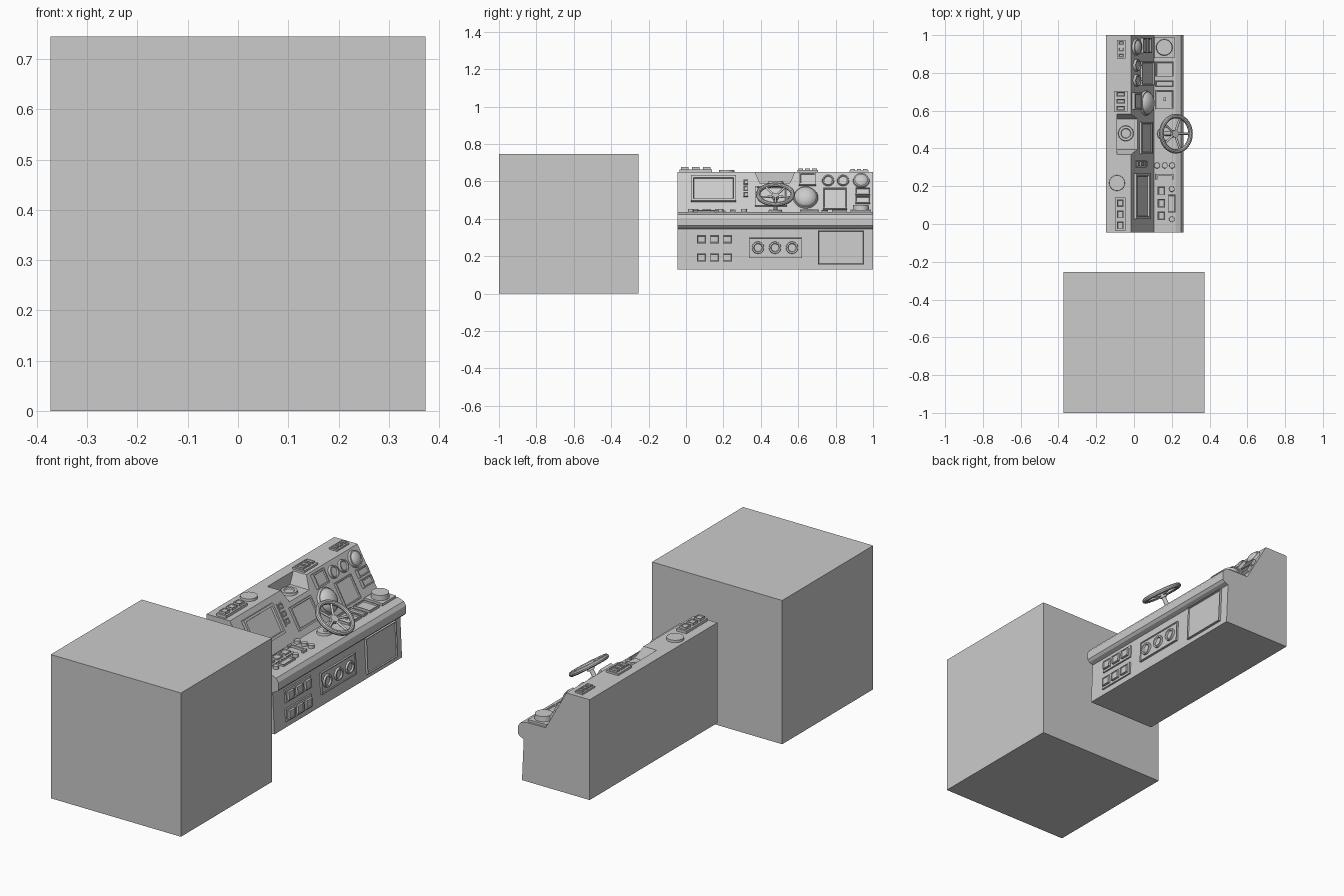
import bpy, bmesh, math
from mathutils import Vector, Matrix

if "Cube" in bpy.data.objects:
    bpy.data.objects.remove(bpy.data.objects["Cube"])


def add(name, bm, matrix=Matrix(), smooth=False):
    bmesh.ops.recalc_face_normals(bm, faces=bm.faces)
    me = bpy.data.meshes.new(name)
    bm.to_mesh(me)
    bm.free()
    ob = bpy.data.objects.new(name, me)
    bpy.context.collection.objects.link(ob)
    ob.matrix_world = matrix
    if smooth:
        bpy.context.view_layer.objects.active = ob
        bpy.ops.object.select_all(action='DESELECT')
        ob.select_set(True)
        bpy.ops.object.shade_smooth_by_angle(angle=math.radians(35))
    return ob


def prism(name, points, offset):
    bm = bmesh.new()
    face = bm.faces.new([bm.verts.new(p) for p in points])
    ext = bmesh.ops.extrude_face_region(bm, geom=[face])
    moved = [g for g in ext['geom'] if isinstance(g, bmesh.types.BMVert)]
    bmesh.ops.translate(bm, verts=moved, vec=offset)
    return add(name, bm)


# A console surface: a straight profile segment from low to high (x, z).
# Parts are placed by y and one profile coordinate (x for flats, z for uprights).
class Surface:
    def __init__(self, low, high, axis):
        self.a, self.b = Vector((low[0], 0, low[1])), Vector((high[0], 0, high[1]))
        self.axis = axis

    def point(self, y, c):
        i = self.axis
        p = self.a.lerp(self.b, (c - self.a[i]) / (self.b[i] - self.a[i]))
        return Vector((p.x, y, p.z))

    def matrix(self, y, c):
        u, v = Vector((0, 1, 0)), (self.b - self.a).normalized()
        rot = Matrix((u, v, u.cross(v))).transposed().to_4x4()
        return Matrix.Translation(self.point(y, c)) @ rot


def finish(bm, name, matrix, h, rim, step, smooth):
    if rim:
        bm.normal_update()
        top = [f for f in bm.faces if all(abs(v.co.z - h) < 1e-5 for v in f.verts)]
        bmesh.ops.recalc_face_normals(bm, faces=bm.faces)
        bmesh.ops.inset_region(bm, faces=top, thickness=rim)
        bmesh.ops.inset_region(bm, faces=top, thickness=0.003)
        bmesh.ops.translate(bm, verts=list({v for f in top for v in f.verts}), vec=(0, 0, step))
    return add(name, bm, matrix, smooth)


def plate(name, s, y0, y1, c0, c1, h=.01, rim=0, step=-.006):
    length = (s.point(0, c1) - s.point(0, c0)).length
    bm = bmesh.new()
    bmesh.ops.create_cube(bm, size=1)
    for v in bm.verts:
        v.co = Vector((v.co.x * (y1 - y0), v.co.y * length, h if v.co.z > 0 else -.004))
    return finish(bm, name, s.matrix((y0 + y1) / 2, (c0 + c1) / 2), h, rim, step, False)


def dial(name, s, y, c, r, h=.012, rim=0, step=-.006, taper=.92):
    bm = bmesh.new()
    bmesh.ops.create_cone(bm, cap_ends=True, segments=28, radius1=r, radius2=r * taper, depth=h + .004,
                          matrix=Matrix.Translation((0, 0, h / 2 - .002)))
    return finish(bm, name, s.matrix(y, c), h, rim, step, True)


def dome(name, s, y, c, r, height):
    bm = bmesh.new()
    bmesh.ops.create_uvsphere(bm, u_segments=28, v_segments=14, radius=r)
    for v in bm.verts:
        v.co.z = max(v.co.z, -.01) * height / r
    return add(name, bm, s.matrix(y, c), True)


def button_bank(name, s, y0, y1, c0, c1, n=3, h=.008, rows=False, bh=.009):
    plate(name + "_plate", s, y0, y1, c0, c1, h)
    for i in range(n):
        lo, hi = (i + .16) / n, (i + .84) / n
        a = (y0 + (y1 - y0) * lo, y0 + (y1 - y0) * hi, c0 + (c1 - c0) * .17, c0 + (c1 - c0) * .83)
        if rows:
            a = (y0 + (y1 - y0) * .17, y0 + (y1 - y0) * .83, c0 + (c1 - c0) * lo, c0 + (c1 - c0) * hi)
        plate(f"{name}_button_{i}", s, *a, h + bh, .005, -.003)


slope = Surface((.105, .437), (-.015, .65), 2)
desk = Surface((.22, .435), (.105, .437), 0)
top = Surface((-.015, .65), (-.148, .65), 0)
front = Surface((.24, .13), (.23, .345), 2)
tray = Surface((.1, .59), (-.1, .59), 0)

# Large crate
prism("crate", [(-.373, -1, 0), (.373, -1, 0), (.373, -.255, 0), (-.373, -.255, 0)], (0, 0, .745))

# Console body with a tapered notch cut into its top
profile = [(-.148, .13), (.24, .13), (.23, .345), (.252, .353), (.263, .365), (.263, .405), (.25, .424),
           (.22, .435), (.105, .437), (-.015, .65), (-.148, .65)]
body = prism("console_body", [(x, -.045, z) for x, z in profile], (0, 1.045, 0))
cutter = prism("notch_cutter", [(-.09, .395, .59), (-.09, .555, .59), (-.09, .59, .67), (-.09, .36, .67)], (.25, 0, 0))
cutter.hide_render = True
cutter.hide_viewport = True
cut = body.modifiers.new("notch", 'BOOLEAN')
cut.object, cut.operation, cut.solver = cutter, 'DIFFERENCE', 'EXACT'
dial("notch_gauge", tray, .48, -.043, .042, .012, .012)

# Sloping instrument panel
plate("left_screen", slope, .027, .267, .49, .625, .016, .018, -.011)
button_bank("panel_switches", slope, .30, .337, .51, .61, rows=True, h=.004, bh=.007)
plate("driver_screen", slope, .37, .54, .465, .57, .012, .012)
plate("upper_box", slope, .605, .695, .575, .64, .018, .010)
dial("round_display_bezel", slope, .64, .513, .068, .012)
dome("round_display", slope, .64, .513, .062, .042)
for i, y in enumerate((.76, .84)):
    dial(f"small_gauge_{i}", slope, y, .603, .033, .014, .006)
dial("large_gauge_bezel", slope, .937, .603, .045, .012)
dome("large_gauge", slope, .937, .603, .04, .025)
plate("right_screen", slope, .733, .86, .45, .56, .012, .008)
for i, z in enumerate((.48, .525)):
    plate(f"slot_{i}", slope, .905, .985, z, z + .035, .016, .007)

# Items along the top
button_bank("top_left_keys", top, -.035, .14, -.045, -.10, h=.014, bh=.012)
dial("top_disc", top, .217, -.09, .042, .012, taper=.97)
button_bank("top_mid_keys", top, .595, .705, -.035, -.105, h=.01, bh=.008)
button_bank("top_right_keys", top, .875, .975, -.045, -.09, h=.008, bh=.007)

# Items on the desk
button_bank("desk_keys", desk, .01, .21, .175, .115, h=.007, bh=.008)
plate("desk_pad", desk, .06, .155, .22, .18, .01, .006)
for i, y in enumerate((.025, .185)):
    dial(f"desk_knob_{i}", desk, y, .2, .015, .016)
for i, x in enumerate((.122, .163, .202)):
    dial(f"row_knob_{i}", desk, .31, x, .016, .016)
plate("lever_bar", desk, .255, .265, .21, .12, .012)
for i, x in enumerate((.125, .21)):
    plate(f"lever_end_{i}", desk, .235, .265, x, x - .01, .012)
plate("desk_box", desk, .61, .71, .21, .115, .012, .008)
plate("box_handle", desk, .65, .67, .17, .155, .016)
plate("desk_strip", desk, .725, .76, .21, .112, .01, .006)
plate("desk_tray", desk, .78, .86, .21, .115, .012, .007)
plate("dial_base", desk, .88, .99, .213, .107, .012)
dial("turning_dial", desk, .935, .16, .045, .038)

# Front face: switch banks, gauge trio, storage hatch
for i, z in enumerate((.16, .257)):
    button_bank(f"front_switches_{i}", front, .048, .257, z, z + .065, bh=.012)
plate("gauge_plate", front, .337, .62, .19, .30, .01, .006, -.004)
for i, y in enumerate((.385, .476, .567)):
    dial(f"front_gauge_{i}", front, y, .245, .034, .016, .008, -.008)
plate("storage_hatch", front, .706, .952, .155, .337, .012, .005, -.006)

# Tilted steering wheel
R, N, M = .093, 40, 10
tilt = math.radians(34)
hub = Vector((.222, .478, .53))
wheel_matrix = Matrix.Translation(hub) @ Matrix.Rotation(tilt, 4, 'Y')
bm = bmesh.new()
rings = []
for i in range(N):
    a = math.tau * i / N
    rings.append([bm.verts.new(((R + .012 * math.cos(b)) * math.cos(a), (R + .012 * math.cos(b)) * math.sin(a),
                                .012 * math.sin(b))) for b in (math.tau * j / M for j in range(M))])
for i in range(N):
    for j in range(M):
        p, q = rings[i], rings[(i + 1) % N]
        k = (j + 1) % M
        bm.faces.new((p[j], q[j], q[k], p[k]))
add("wheel_rim", bm, wheel_matrix, True)


def rod(name, a, b, r, matrix=Matrix(), r2=None):
    d = b - a
    bm = bmesh.new()
    bmesh.ops.create_cone(bm, cap_ends=True, segments=16, radius1=r, radius2=r2 or r, depth=d.length)
    local = Matrix.Translation((a + b) / 2) @ d.to_track_quat('Z', 'Y').to_matrix().to_4x4()
    add(name, bm, matrix @ local, True)


for i in range(5):
    a = math.tau * i / 5
    rod(f"wheel_spoke_{i}", Vector((0, 0, -.012)), Vector((R * math.cos(a), R * math.sin(a), 0)), .006, wheel_matrix)
rod("wheel_hub", Vector((0, 0, -.024)), Vector((0, 0, -.004)), .02, wheel_matrix)
rod("wheel_column", Vector((.16, hub.y, .435)), hub + Vector((-.012, 0, -.018)), .011)
dial("column_base", desk, hub.y, .16, .038, .012)
